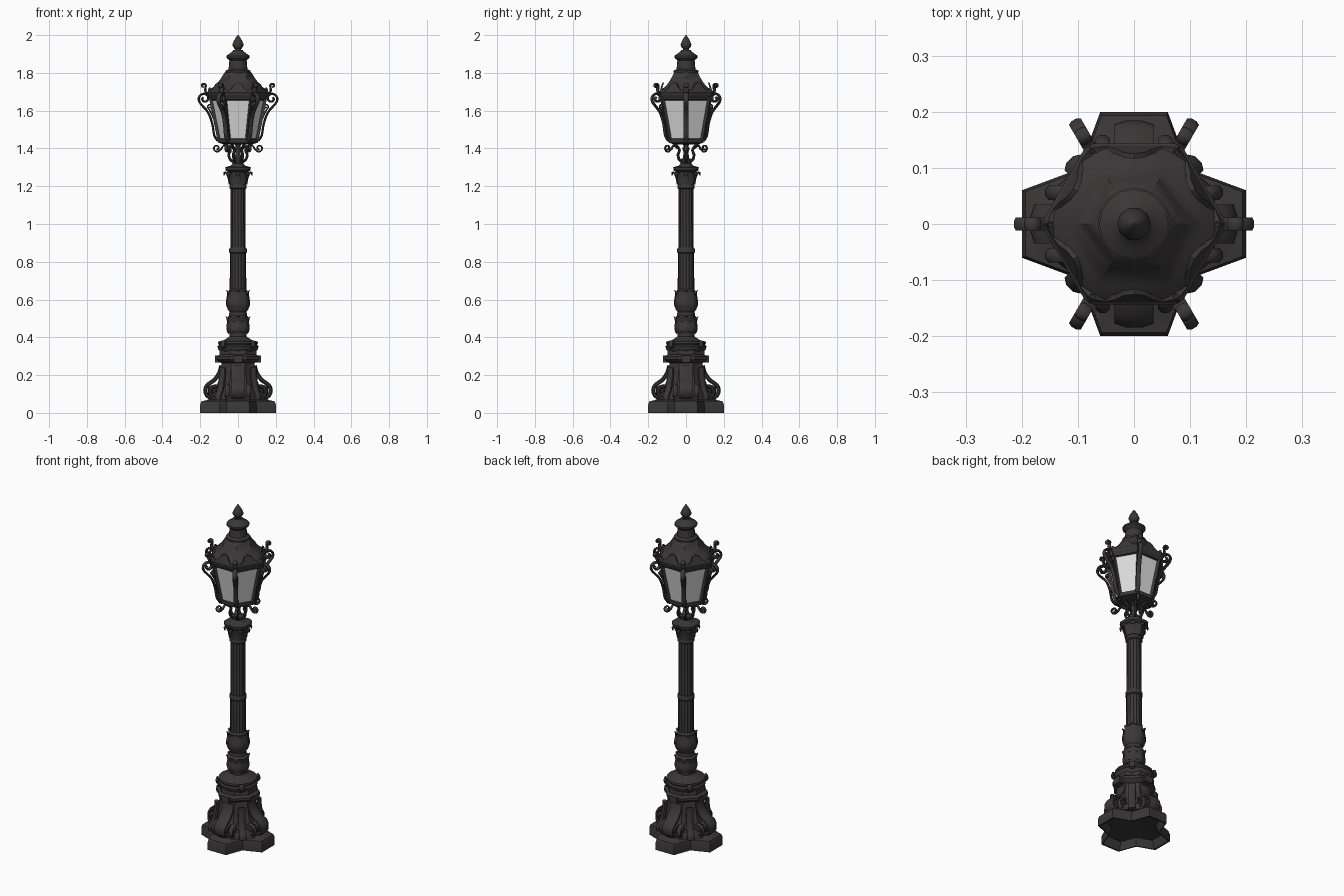
import bpy, bmesh, math
from mathutils import Vector

def material(name, rgb):
    m = bpy.data.materials.new(name)
    m.diffuse_color = (*rgb, 1)
    return m

iron = material("dark iron", (0.042, 0.038, 0.038))
glass = material("frosted glass", (0.72, 0.72, 0.72))
HEX = [i * math.pi / 3 for i in range(6)]
FACES = [a + math.pi / 6 for a in HEX]
QUAD = [i * math.pi / 2 for i in range(4)]
DIAG = [a + math.pi / 4 for a in QUAD]

def finish(name, bm, mat, angle=35):
    bmesh.ops.recalc_face_normals(bm, faces=bm.faces)
    me = bpy.data.meshes.new(name)
    bm.to_mesh(me)
    bm.free()
    me.materials.append(mat)
    me.shade_smooth()
    me.set_sharp_from_angle(angle=math.radians(angle))
    ob = bpy.data.objects.new(name, me)
    bpy.context.collection.objects.link(ob)
    return ob

# Unit cross-sections
def ring(n, dip=1.0):
    return [((dip if i % 2 else 1) * math.cos(i * math.tau / n),
             (dip if i % 2 else 1) * math.sin(i * math.tau / n)) for i in range(n)]

def cross(half, notch):
    pts = []
    for a in QUAD:
        c, s = math.cos(a), math.sin(a)
        pts += [(x * c - y * s, x * s + y * c) for x, y in ((1, -half), (1, half), (notch, notch))]
    return pts

def loft(name, section, profile, mat=iron, angle=35):
    """Stack scaled copies of a section; profile is (radius, z)."""
    bm = bmesh.new()
    rows = [[bm.verts.new((x * r, y * r, z)) for x, y in section] for r, z in profile]
    n = len(section)
    for a, b in zip(rows, rows[1:]):
        for i in range(n):
            bm.faces.new((a[i], a[(i + 1) % n], b[(i + 1) % n], b[i]))
    bm.faces.new(rows[0][::-1])
    bm.faces.new(rows[-1])
    return finish(name, bm, mat, angle)

def spiral(cr, cz, r0, r1, start, turns, n=12):
    out = []
    for i in range(n + 1):
        t = i / n
        a, r = math.radians(start) + t * turns * math.tau, r0 + (r1 - r0) * t
        out.append((cr + r * math.cos(a), cz + r * math.sin(a)))
    return out

def smooth(pts, k=3):
    p = [Vector(q) for q in pts]
    if len(p) < 3:
        return p
    p = [p[0] * 2 - p[1]] + p + [p[-1] * 2 - p[-2]]
    out = []
    for i in range(1, len(p) - 2):
        a, b, c, d = p[i - 1:i + 3]
        for j in range(k):
            t = j / k
            out.append(0.5 * (2 * b + (c - a) * t + (2 * a - 5 * b + 4 * c - d) * t * t
                              + (3 * b - a - 3 * c + d) * t ** 3))
    return out + [p[-2]]

def sweep(name, pts, width, thick, angles, sides=8, taper=1.0, shift=0.0):
    """Bar following an (r, z) path, repeated around the axis."""
    bm = bmesh.new()
    path = smooth(pts)
    last = len(path) - 1
    off = math.pi / sides
    k = 1 / math.cos(off)
    for ang in angles:
        c, s = math.cos(ang), math.sin(ang)
        rows = []
        for i, p in enumerate(path):
            d = (path[min(i + 1, last)] - path[max(i - 1, 0)]).normalized()
            f = (1 + (taper - 1) * i / last) * k / 2
            row = []
            for j in range(sides):
                a = off + j * math.tau / sides
                u, v = math.cos(a) * thick * f, math.sin(a) * width * f + shift
                r, z = p.x - d.y * u, p.y + d.x * u
                row.append(bm.verts.new((r * c - v * s, r * s + v * c, z)))
            rows.append(row)
        for a, b in zip(rows, rows[1:]):
            for j in range(sides):
                bm.faces.new((a[j], a[(j + 1) % sides], b[(j + 1) % sides], b[j]))
        bm.faces.new(rows[0])
        bm.faces.new(rows[-1])
    return finish(name, bm, iron, 40)

def plates(name, outline, dist, lean, thick, angles):
    """Thin upright plates; outline is (sideways, z), leaning inward with height."""
    bm = bmesh.new()
    z0 = min(z for _, z in outline)
    for ang in angles:
        c, s = math.cos(ang), math.sin(ang)
        sides = []
        for d in (dist, dist - thick):
            sides.append([bm.verts.new(((d - (z - z0) * lean) * c - x * s,
                                        (d - (z - z0) * lean) * s + x * c, z)) for x, z in outline])
        a, b = sides
        bm.faces.new(a)
        bm.faces.new(b[::-1])
        for i in range(len(a)):
            j = (i + 1) % len(a)
            bm.faces.new((a[i], b[i], b[j], a[j]))
    return finish(name, bm, iron)

# Base: hollow plinth, flared pedestal and its cap
loft("plinth", cross(0.3, 0.49), [(0.1, 0.05), (0.17, 0.045), (0.19, 0), (0.2, 0), (0.2, 0.045),
                                  (0.193, 0.062), (0.17, 0.066), (0.15, 0.075)])
loft("pedestal", cross(0.42, 0.68), [(0.145, 0.07), (0.14, 0.09), (0.118, 0.13), (0.1, 0.18),
                                     (0.09, 0.23), (0.088, 0.265), (0.105, 0.275), (0.112, 0.283),
                                     (0.112, 0.298), (0.098, 0.308), (0.096, 0.335)])
loft("pedestal_cap", ring(16), [(0.095, 0.325), (0.106, 0.337), (0.108, 0.352), (0.1, 0.36),
                                (0.106, 0.368), (0.104, 0.378), (0.075, 0.385), (0.05, 0.40)])
sweep("base_volute", [(0.088, 0.25), (0.1, 0.21), (0.125, 0.175)]
      + spiral(0.132, 0.115, 0.046, 0.008, 70, -1.5, 14), 0.07, 0.022, QUAD)
for side in (-1, 1):
    sweep("side_volute", spiral(0.118, 0.108, 0.036, 0.008, 100, -1.3, 10),
          0.026, 0.02, QUAD, shift=side * 0.056)
sweep("volute_core", [(0.1, 0.115), (0.16, 0.115)], 0.05, 0.05, QUAD)
sweep("corner_leaf", [(0.115, 0.24), (0.118, 0.19), (0.13, 0.13), (0.148, 0.09), (0.15, 0.07)],
      0.04, 0.025, DIAG)
sweep("cap_stud", [(0.09, 0.285), (0.123, 0.285)], 0.05, 0.036, QUAD, 4)
sweep("corner_knob", [(0.08, 0.345), (0.113, 0.355), (0.108, 0.38)], 0.03, 0.018, DIAG)

# Column
loft("column_foot", ring(24), [(0.055, 0.385), (0.058, 0.395), (0.046, 0.405), (0.046, 0.42), (0.058, 0.43),
                               (0.06, 0.455), (0.054, 0.48), (0.06, 0.49), (0.06, 0.503),
                               (0.047, 0.515), (0.046, 0.535), (0.056, 0.55), (0.061, 0.58),
                               (0.058, 0.61), (0.05, 0.63), (0.052, 0.645), (0.043, 0.655)])
EIGHT = [i * math.pi / 4 for i in range(8)]
sweep("foot_leaf", [(0.05, 0.55), (0.06, 0.58), (0.056, 0.615), (0.055, 0.64), (0.062, 0.648)],
      0.034, 0.01, EIGHT, 6, 0.5)
sweep("lower_leaf", [(0.048, 0.42), (0.058, 0.45), (0.054, 0.485), (0.063, 0.51)],
      0.034, 0.01, EIGHT, 6, 0.5)
loft("fluted_shaft", ring(32, 0.9), [(0.044, 0.65), (0.043, 0.85), (0.041, 0.87), (0.04, 1.21)], angle=60)
loft("shaft_collar", ring(24), [(0.043, 0.845), (0.047, 0.85), (0.047, 0.865), (0.043, 0.875)])

# Capital and neck
loft("capital", ring(24), [(0.04, 1.185), (0.046, 1.19), (0.046, 1.2), (0.042, 1.21),
                           (0.046, 1.24), (0.056, 1.275), (0.056, 1.285)])
loft("abacus", cross(0.5, 0.8), [(0.055, 1.275), (0.066, 1.285), (0.068, 1.3), (0.05, 1.306)])
sweep("capital_leaf", [(0.043, 1.21), (0.05, 1.245), (0.062, 1.27), (0.073, 1.272), (0.072, 1.258)],
      0.03, 0.012, EIGHT, 6, 0.6)
loft("neck", ring(16), [(0.05, 1.3), (0.038, 1.31), (0.027, 1.32), (0.034, 1.33), (0.034, 1.34),
                        (0.016, 1.35), (0.013, 1.38), (0.02, 1.4), (0.013, 1.41), (0.02, 1.43)])

# Arms carrying the lantern
sweep("support_arm", [(0.022, 1.325), (0.044, 1.345), (0.048, 1.37), (0.04, 1.39), (0.055, 1.412),
                      (0.085, 1.435)], 0.014, 0.014, HEX)
sweep("lower_scroll", [(0.05, 1.40), (0.075, 1.415), (0.09, 1.395)]
      + spiral(0.112, 1.402, 0.021, 0.006, 200, 1.25, 10), 0.016, 0.009, HEX)

# Lantern
loft("lantern_floor", ring(6), [(0.03, 1.42), (0.085, 1.425), (0.104, 1.43), (0.108, 1.437),
                                (0.106, 1.45), (0.09, 1.455)])
loft("glass_panes", ring(6), [(0.097, 1.45), (0.143, 1.67)], glass)
sweep("corner_post", [(0.1, 1.44), (0.147, 1.675)], 0.02, 0.016, HEX, 4)
loft("eave", ring(6), [(0.14, 1.655), (0.15, 1.66), (0.154, 1.672), (0.165, 1.684), (0.166, 1.697),
                       (0.155, 1.705)])
plates("crest", [(-0.08, 1.69), (0.08, 1.69), (0.078, 1.722), (0.05, 1.705), (0.03, 1.722),
                 (0.02, 1.74), (0, 1.75), (-0.02, 1.74), (-0.03, 1.722), (-0.05, 1.705),
                 (-0.078, 1.722)], 0.143, 0.3, 0.009, FACES)

# Scrolls on the lantern corners
sweep("corner_scroll", [(0.108, 1.44), (0.126, 1.47), (0.136, 1.53), (0.158, 1.59), (0.194, 1.632)]
      + spiral(0.178, 1.664, 0.031, 0.008, -20, 1.2, 12), 0.024, 0.012, HEX)
sweep("crown_scroll", [(0.155, 1.69), (0.172, 1.7), (0.172, 1.725)]
      + spiral(0.183, 1.732, 0.012, 0.004, 170, -0.8, 6), 0.024, 0.012, HEX)
sweep("inner_scroll", [(0.13, 1.56), (0.148, 1.6)] + spiral(0.148, 1.622, 0.013, 0.004, -30, 1, 8),
      0.014, 0.008, HEX)

# Roof, vent and finial
loft("roof", ring(6), [(0.162, 1.698), (0.15, 1.712), (0.125, 1.728), (0.105, 1.75),
                       (0.088, 1.775), (0.072, 1.8), (0.062, 1.81)], angle=50)
loft("vent", ring(16), [(0.06, 1.795), (0.065, 1.803), (0.065, 1.812), (0.05, 1.82), (0.046, 1.865),
                        (0.052, 1.873), (0.062, 1.88), (0.062, 1.89), (0.045, 1.902),
                        (0.03, 1.913), (0.026, 1.92)])
loft("finial", ring(10), [(0.018, 1.915), (0.016, 1.926), (0.027, 1.938), (0.03, 1.95),
                          (0.022, 1.97), (0.01, 1.99), (0.002, 2.0)], angle=50)
